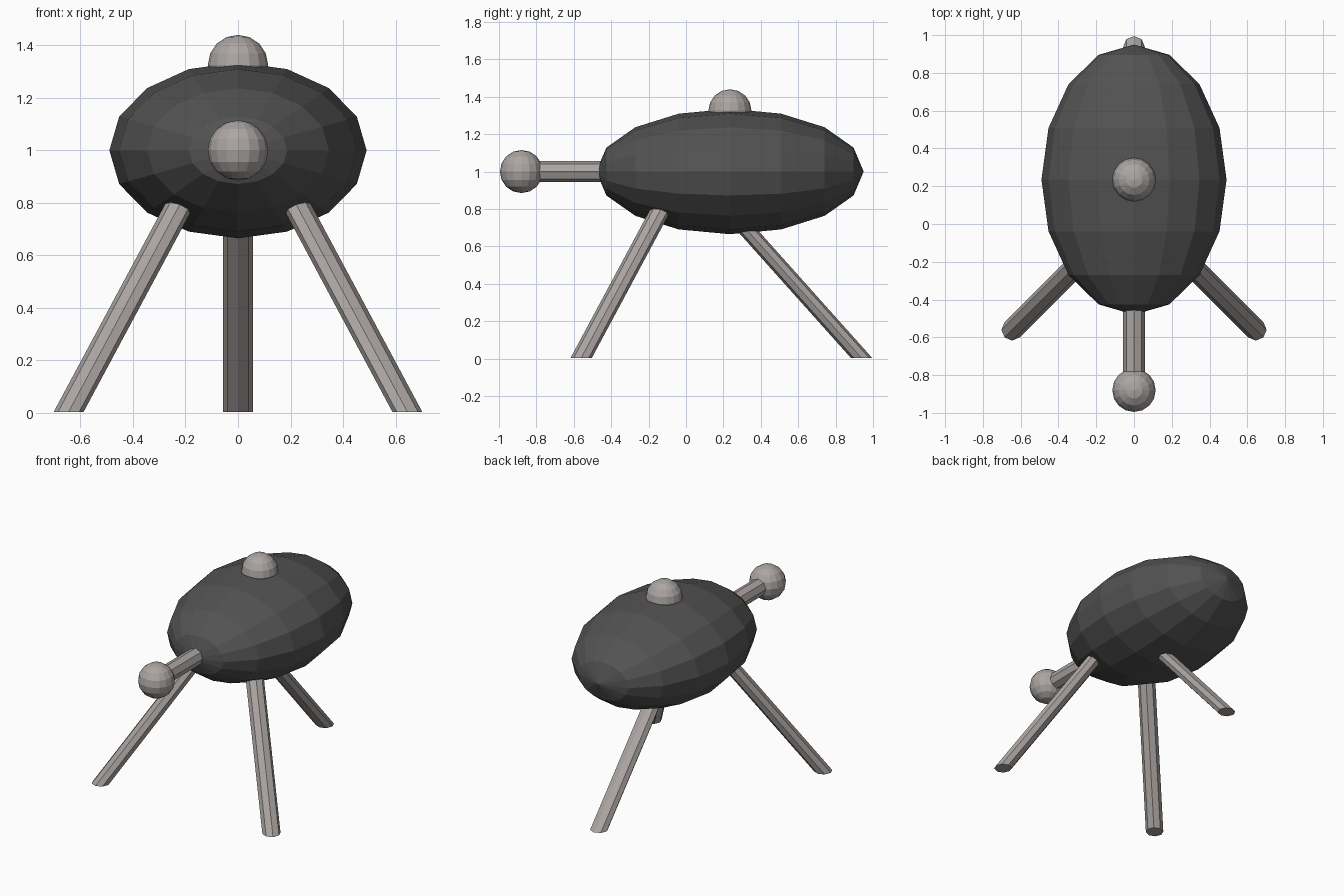
import bpy, bmesh, math
from mathutils import Matrix, Vector

if "Cube" in bpy.data.objects:
    bpy.data.objects.remove(bpy.data.objects["Cube"])


def material(name, rgb):
    m = bpy.data.materials.new(name)
    m.diffuse_color = (*rgb, 1.0)
    m.use_nodes = True
    m.node_tree.nodes["Principled BSDF"].inputs["Base Color"].default_value = m.diffuse_color
    return m


DARK = material("dark grey", (0.085, 0.085, 0.085))
PALE = material("warm light grey", (0.41, 0.38, 0.365))


def finish(bm, name, mat):
    bmesh.ops.recalc_face_normals(bm, faces=bm.faces)
    mesh = bpy.data.meshes.new(name)
    bm.to_mesh(mesh)
    bm.free()
    mesh.materials.append(mat)
    obj = bpy.data.objects.new(name, mesh)
    bpy.context.collection.objects.link(obj)
    return obj


def ball(name, centre, radii, mat, pole_along_y=False):
    bm = bmesh.new()
    turn = Matrix.Rotation(math.pi / 2, 4, 'X') if pole_along_y else Matrix()
    bmesh.ops.create_uvsphere(
        bm, u_segments=16, v_segments=8, radius=1,
        matrix=Matrix.Translation(centre) @ Matrix.Diagonal((*radii, 1)) @ turn)
    return finish(bm, name, mat)


def rod(name, start, end, u, v, mat, radius=0.057, sides=8):
    """Octagonal rod whose end rings lie in the u, v plane (sheared if slanted)."""
    bm = bmesh.new()
    rings = []
    for p in (Vector(start), Vector(end)):
        ring = []
        for i in range(sides):
            a = 2 * math.pi * i / sides
            offset = Vector(u) * math.cos(a) + Vector(v) * math.sin(a)
            ring.append(bm.verts.new(p + offset * radius))
        rings.append(ring)
    for i in range(sides):
        j = (i + 1) % sides
        bm.faces.new((rings[0][i], rings[0][j], rings[1][j], rings[1][i]))
    for ring in rings:
        bm.faces.new(ring)
    return finish(bm, name, mat)


X, Y, Z = (1, 0, 0), (0, 1, 0), (0, 0, 1)

# Egg-shaped body, top dome and front knob
ball("body", (0, 0.235, 1.0), (0.49, 0.715, 0.335), DARK, pole_along_y=True)
ball("top_dome", (0, 0.235, 1.325), (0.115,) * 3, PALE)
ball("front_knob", (0, -0.88, 1.0), (0.115,) * 3, PALE)

# Neck joining knob to body
rod("neck", (0, -0.86, 1.0), (0, -0.38, 1.0), X, Z, PALE)

# Three slanted legs with level feet
for side, s in (("left", -1), ("right", 1)):
    rod(f"front_{side}_leg", (0.645 * s, -0.56, 0.004), (0.17 * s, -0.085, 0.89), X, Y, PALE)
rod("rear_leg", (0, 0.938, 0.004), (0, 0.19, 0.84), X, Y, PALE)
